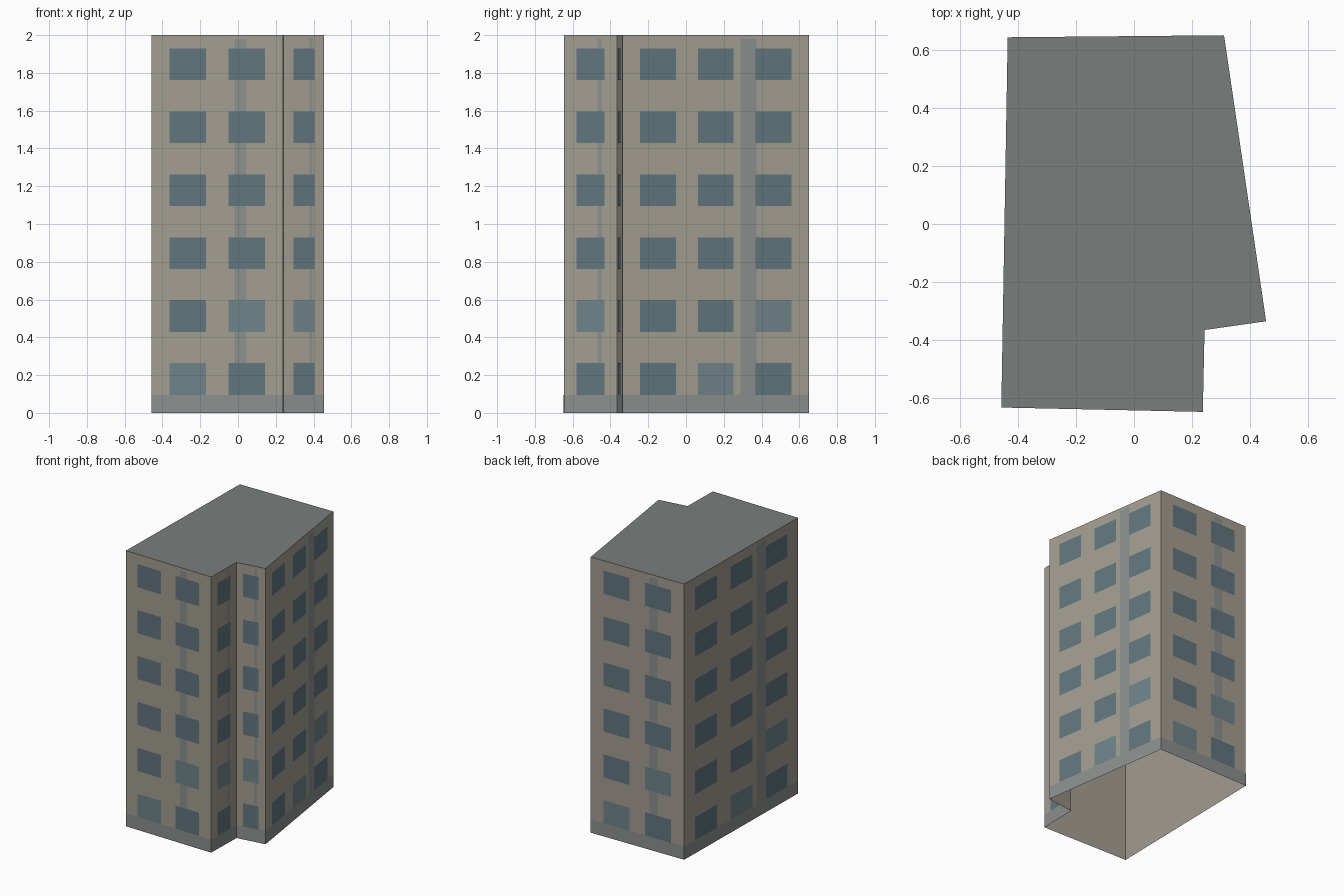
import bpy
from mathutils import Vector

if "Cube" in bpy.data.objects:
    bpy.data.objects.remove(bpy.data.objects["Cube"])

# Footprint corners, counter-clockwise from the front left, and window columns per wall
FOOT = [(-0.457, -0.632), (0.237, -0.647), (0.243, -0.365),
        (0.455, -0.335), (0.31, 0.65), (-0.435, 0.643)]
COLS = [2, 1, 1, 3, 2, 3]
PITCH = {1: 0.84, 2: 0.448, 3: 0.311}
H, BASE, ROWS = 2.0, 0.095, 6
STOREY = H / ROWS


def material(name, rgb):
    m = bpy.data.materials.new(name)
    m.diffuse_color = (*rgb, 1)
    m.use_nodes = True
    m.node_tree.nodes["Principled BSDF"].inputs["Base Color"].default_value = m.diffuse_color
    return m


def mesh_object(name, verts, faces, mat):
    me = bpy.data.meshes.new(name)
    me.from_pydata(verts, [], faces)
    me.materials.append(mat)
    ob = bpy.data.objects.new(name, me)
    bpy.context.collection.objects.link(ob)
    return ob


def panel(wall, t0, t1, z0, z1, lift):
    """Outward-facing rectangle lying just off a wall, t measured along it."""
    a, b = Vector(FOOT[wall]), Vector(FOOT[(wall + 1) % len(FOOT)])
    d = b - a
    out = Vector((d.y, -d.x)).normalized() * lift
    p, q = a + d * t0 + out, a + d * t1 + out
    return [(*p, z0), (*q, z0), (*q, z1), (*p, z1)]


def panels_object(name, quads, mat):
    verts = [v for q in quads for v in q]
    faces = [tuple(range(4 * i, 4 * i + 4)) for i in range(len(quads))]
    return mesh_object(name, verts, faces, mat)


wall_mat = material("plaster", (0.37, 0.34, 0.285))
roof_mat = material("roof_grey", (0.19, 0.21, 0.2))
base_mat = material("plinth_grey", (0.26, 0.28, 0.27))
glass_mat = material("glass", (0.12, 0.18, 0.21))
pale_mat = material("pale_glass", (0.16, 0.23, 0.255))

# Open-bottomed wall shell
n = len(FOOT)
ring = [(x, y, z) for z in (0, H) for x, y in FOOT]
mesh_object("walls", ring,
            [(i, (i + 1) % n, n + (i + 1) % n, n + i) for i in range(n)], wall_mat)

# Flat roof
mesh_object("roof", [(x, y, H) for x, y in FOOT], [tuple(range(n))], roof_mat)

# Plinth band, vertical strips and window panes
plinth, strips, panes, pale = [], [], [], []
for w, cols in enumerate(COLS):
    plinth.append(panel(w, 0, 1, 0, BASE, 0.001))
    strips.append(panel(w, 0.633, 0.718, BASE, 1.98, 0.001))
    pitch = PITCH[cols]
    half = 0.31 * pitch
    for r in range(ROWS):
        z = BASE + r * STOREY
        for c in range(cols):
            t = 0.5 + (c - (cols - 1) / 2) * pitch
            light = (r, c) in ((0, cols - 2), (1, cols - 1))
            (pale if light else panes).append(
                panel(w, t - half, t + half, z, z + 0.168, 0.002))

panels_object("plinth", plinth, base_mat)
panels_object("wall_strips", strips, base_mat)
panels_object("windows", panes, glass_mat)
panels_object("pale_windows", pale, pale_mat)
